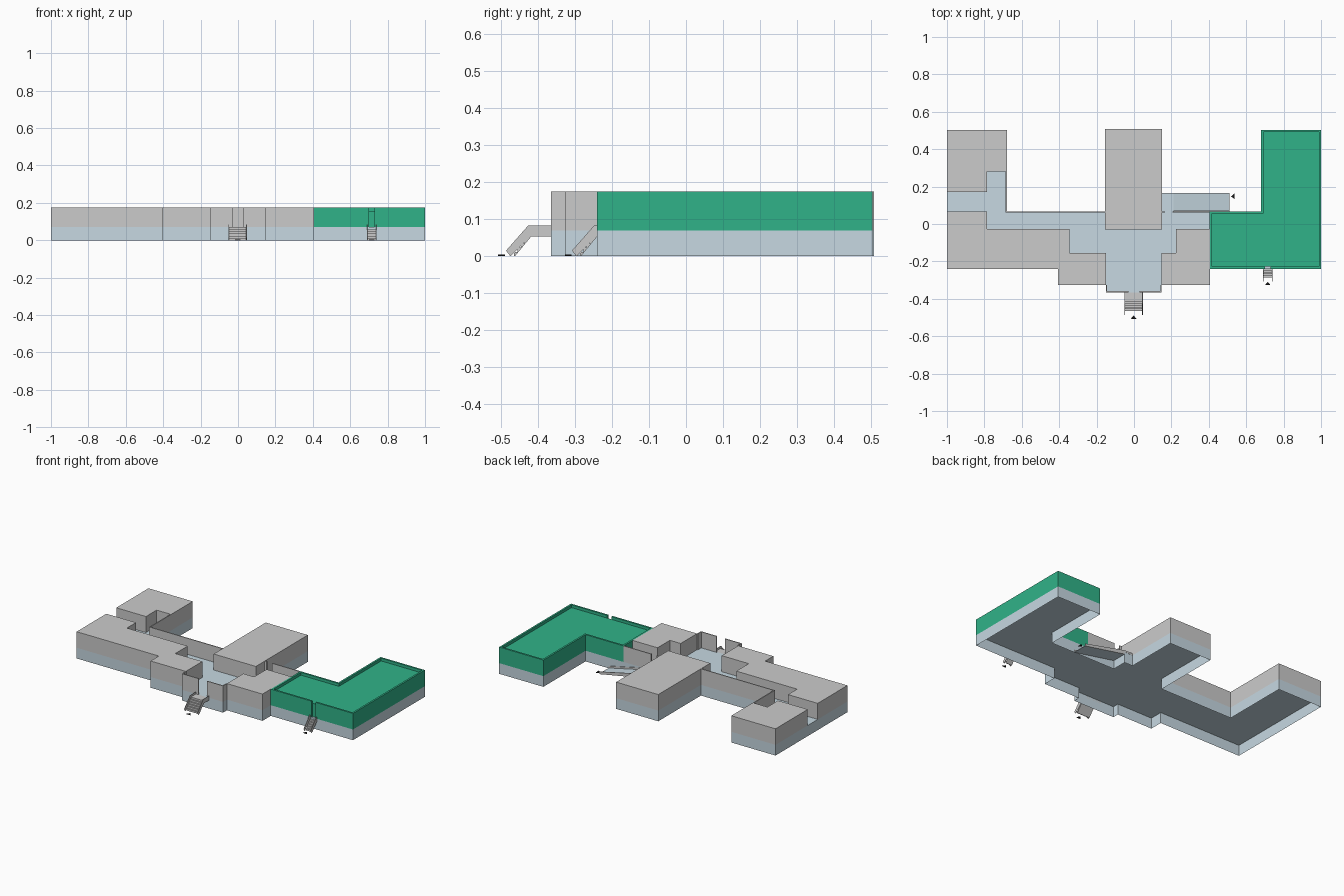
import bpy, bmesh, math
from mathutils import Vector

if "Cube" in bpy.data.objects:
    bpy.data.objects.remove(bpy.data.objects["Cube"])

FLOOR, TOP = 0.07, 0.175


def material(name, rgb):
    m = bpy.data.materials.new(name)
    m.diffuse_color = (*rgb, 1)
    m.use_nodes = True
    m.node_tree.nodes["Principled BSDF"].inputs["Base Color"].default_value = m.diffuse_color
    return m


BLUE = material("slate_blue", (0.57, 0.69, 0.76))
GREEN = material("green", (0.03, 0.45, 0.25))
BLACK = material("black", (0.01, 0.01, 0.01))


def prism(name, pts, depth, mat=None, closed=True):
    """Extrude a 3D polygon by a depth vector; closed=False leaves the start open."""
    bm = bmesh.new()
    face = bm.faces.new([bm.verts.new(p) for p in pts])
    out = bmesh.ops.extrude_face_region(bm, geom=[face], use_keep_orig=True)
    bmesh.ops.translate(bm, vec=depth,
                        verts=[g for g in out["geom"] if isinstance(g, bmesh.types.BMVert)])
    bmesh.ops.recalc_face_normals(bm, faces=bm.faces)
    if not closed:
        bmesh.ops.delete(bm, geom=[face], context='FACES_ONLY')
    mesh = bpy.data.meshes.new(name)
    bm.to_mesh(mesh)
    bm.free()
    ob = bpy.data.objects.new(name, mesh)
    bpy.context.collection.objects.link(ob)
    if mat:
        mesh.materials.append(mat)
    return ob


def plan(name, pts, z0, z1, mat=None, closed=False):
    return prism(name, [(x, y, z0) for x, y in pts], (0, 0, z1 - z0), mat, closed)


def box(name, x0, x1, y0, y1, z0, z1, mat=None):
    return plan(name, [(x0, y0), (x1, y0), (x1, y1), (x0, y1)], z0, z1, mat, True)


def side(name, pts, x0, x1, mat=None):
    """Profile in y,z extruded along x."""
    return prism(name, [(x0, y, z) for y, z in pts], (x1 - x0, 0, 0), mat)


# Plinth: floor slab with skirt, open underneath, including the ramp landing
plan("plinth", [(-1, -.24), (-.405, -.24), (-.405, -.325), (-.15, -.325), (-.15, -.365),
                (.147, -.365), (.147, -.325), (.405, -.325), (.405, -.24), (1, -.24),
                (1, .503), (.68, .503), (.68, .067), (.21, .067), (.21, .165), (.15, .165),
                (.15, .508), (-.155, .508), (-.155, .067), (-.68, .067), (-.68, .503),
                (-1, .503)], 0, FLOOR, BLUE)

# Grey room blocks
plan("rear_left_block", [(-1, .17), (-.785, .17), (-.785, .28), (-.68, .28),
                         (-.68, .503), (-1, .503)], FLOOR, TOP)
plan("front_left_block", [(-1, -.24), (-.405, -.24), (-.405, -.325), (-.15, -.325),
                          (-.15, -.155), (-.345, -.155), (-.345, -.027), (-.785, -.027),
                          (-.785, .067), (-1, .067)], FLOOR, TOP)
plan("middle_block", [(-.155, -.03), (.15, -.03), (.15, .508), (-.155, .508)], FLOOR, TOP)
plan("front_right_block", [(.147, -.325), (.405, -.325), (.405, -.027), (.225, -.027),
                           (.225, -.155), (.147, -.155)], FLOOR, TOP)

# Green wing: inner mass set slightly below a thin outer wall with a door gap
t = .012
plan("green_wing", [(.405 + t, -.24 + t), (1 - t, -.24 + t), (1 - t, .503 - t),
                    (.68 + t, .503 - t), (.68 + t, .067 - t), (.405 + t, .067 - t)],
     FLOOR, .157, GREEN)
plan("green_outer_wall", [(.70, -.24), (.405, -.24), (.405, .067), (.68, .067), (.68, .503),
                          (1, .503), (1, -.24), (.73, -.24), (.73, -.24 + t), (1 - t, -.24 + t),
                          (1 - t, .503 - t), (.68 + t, .503 - t), (.68 + t, .067 - t),
                          (.405 + t, .067 - t), (.405 + t, -.24 + t), (.70, -.24 + t)],
     FLOOR, TOP, GREEN)

# Thin corridor and entrance walls
w = .006
for name, x0, x1, y0, y1 in [
        ("corridor_back_wall", -.68, -.155, .067 - w, .067),
        ("corridor_wing_wall", -.68 - w, -.68, .067 - w, .28),
        ("ramp_door_wall_left", .15, .165, .067 - w, .067),
        ("ramp_door_wall_right", .205, .405, .067 - w, .067),
        ("entrance_wall_left", -.15, -.03, -.365, -.365 + w),
        ("entrance_wall_right", .03, .147, -.365, -.365 + w),
        ("entrance_side_left", -.15, -.15 + w, -.365 + w, -.325),
        ("entrance_side_right", .147 - w, .147, -.365 + w, -.325)]:
    box(name, x0, x1, y0, y1, FLOOR, TOP)


def stairs(name, xc, half, wall_y, head_y, steps=6):
    """Stepped flight running down from the wall, with a thin stringer on each side."""
    rise = .07 / steps
    run = .056 / steps
    low = head_y - .056
    prof = [(wall_y, .053), (wall_y, .07), (head_y, .07)]
    for i in range(1, steps):
        z = .07 - rise * i
        prof += [(head_y - run * (i - 1), z), (head_y - run * i, z)]
    prof += [(head_y - run * (steps - 1), 0), (low + .012, 0), (head_y, .053)]
    if head_y == wall_y:
        prof = prof[1:]
    side(name + "_flight", prof, xc - half, xc + half)
    rail = [(low, 0), (low - .012, .015), (head_y - .008, .083), (wall_y, .083), (wall_y, .055),
            (head_y, .055)]
    if head_y == wall_y:
        rail = rail[:4] + rail[4:5]
    for label, x in (("left", xc - half - .003), ("right", xc + half)):
        side(f"{name}_stringer_{label}", rail, x, x + .003)


stairs("main_stairs", -.002, .046, -.365, -.418)
stairs("side_stairs", .715, .023, -.24, -.24)

# Sloping ramp deck with thin kerbs
for name, y0, y1, lift, mat in [("ramp_deck", .07, .162, 0, BLUE),
                                ("ramp_kerb_outer", .162, .166, .012, None),
                                ("ramp_kerb_inner", .067, .071, .012, None)]:
    prism(name, [(.21, y0, .056), (.21, y0, .07 + lift), (.51, y0, .004 + lift), (.51, y0, 0)],
          (0, y1 - y0, 0), mat)
box("landing_kerb", .15, .21, .162, .166, FLOOR, .082)

# Entrance marker arrows
for name, x, y, ang in [("main_arrow", -.002, -.489, 0), ("side_arrow", .715, -.309, 0),
                        ("ramp_arrow", .519, .148, math.pi / 2)]:
    c, s = math.cos(ang), math.sin(ang)
    plan(name, [(x + u * c - v * s, y + u * s + v * c)
                for u, v in ((0, 0), (-.015, -.018), (.015, -.018))], 0, .004, BLACK, True)
